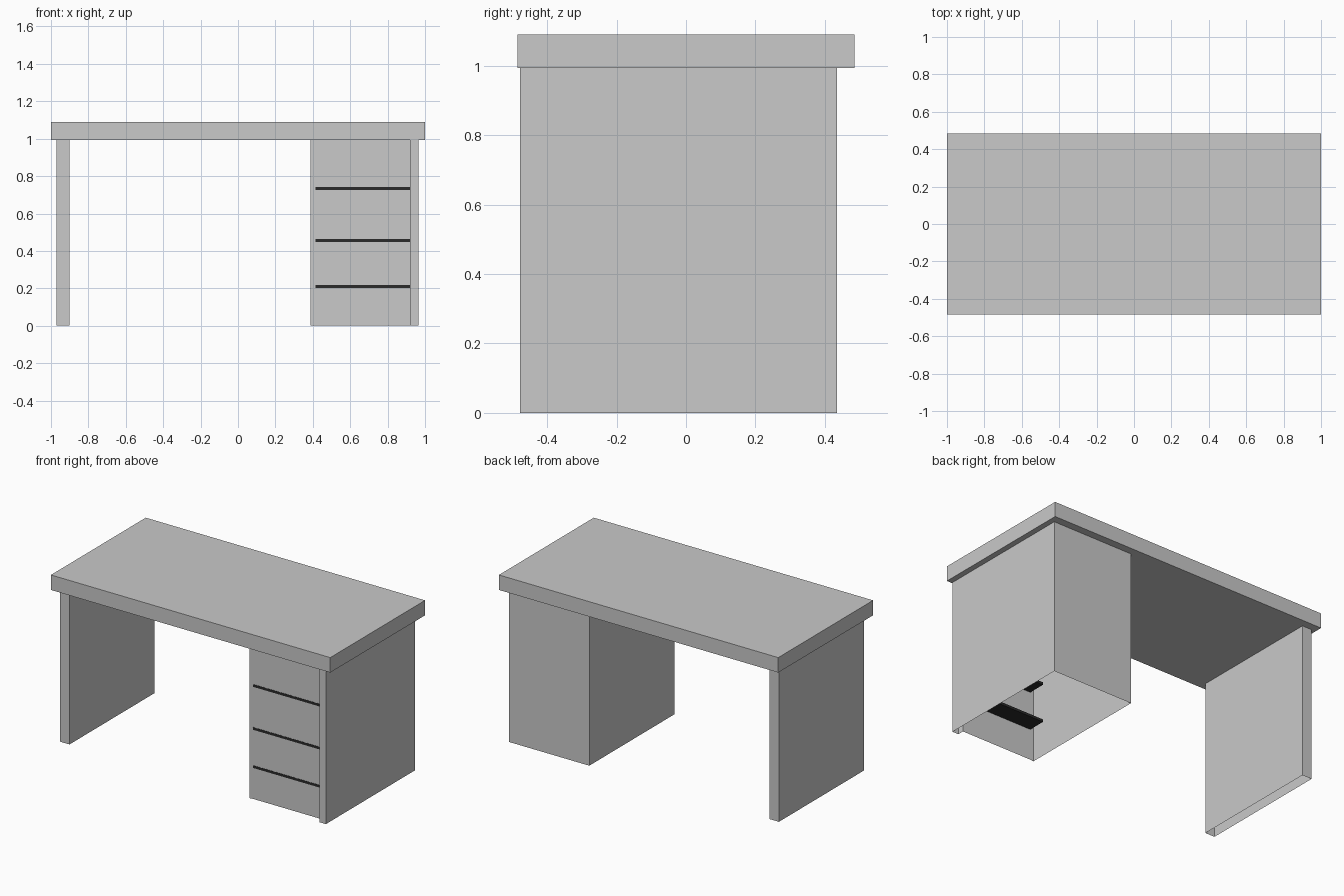
import bpy

if "Cube" in bpy.data.objects:
    bpy.data.objects.remove(bpy.data.objects["Cube"])


def material(name, value):
    m = bpy.data.materials.new(name)
    m.diffuse_color = (value, value, value, 1.0)
    m.use_nodes = True
    m.node_tree.nodes["Principled BSDF"].inputs["Base Color"].default_value = m.diffuse_color
    return m


GREY = material("light_grey", 0.585)
BLACK = material("near_black", 0.023)


def prism(name, outline, z0, z1, mat, caps=True):
    """Extrude a counter-clockwise plan outline; without caps it is an open shell."""
    n = len(outline)
    verts = [(x, y, z) for z in (z0, z1) for x, y in outline]
    faces = [(i, (i + 1) % n, n + (i + 1) % n, n + i) for i in range(n)]
    if caps:
        faces += [tuple(reversed(range(n))), tuple(range(n, 2 * n))]
    mesh = bpy.data.meshes.new(name)
    mesh.from_pydata(verts, [], faces)
    mesh.materials.append(mat)
    obj = bpy.data.objects.new(name, mesh)
    bpy.context.collection.objects.link(obj)
    return obj


def rect(x0, x1, y0, y1):
    return [(x0, y0), (x1, y0), (x1, y1), (x0, y1)]


TOP_Z = 0.993
BACK_Y = 0.435

# Desktop slab
prism("desktop", rect(-1.0, 1.0, -0.485, 0.485), TOP_Z, 1.09, GREY)

# Left leg: hollow panel, open underneath
prism("left_leg", rect(-0.97, -0.902, -0.435, BACK_Y), 0.0, TOP_Z, GREY, caps=False)

# Drawer cabinet: hollow shell, open underneath, right side projecting forward
cabinet = [(0.388, -0.439), (0.403, -0.439), (0.403, -0.436), (0.92, -0.436),
           (0.92, -0.478), (0.964, -0.478), (0.964, BACK_Y), (0.388, BACK_Y)]
prism("drawer_cabinet", cabinet, 0.0, TOP_Z, GREY, caps=False)

# Dark gaps between the drawers, reaching into the cabinet
for i, z in enumerate((0.209, 0.456, 0.734)):
    prism(f"drawer_gap_{i + 1}", rect(0.414, 0.92, -0.4375, -0.322),
          z - 0.008, z + 0.008, BLACK)
